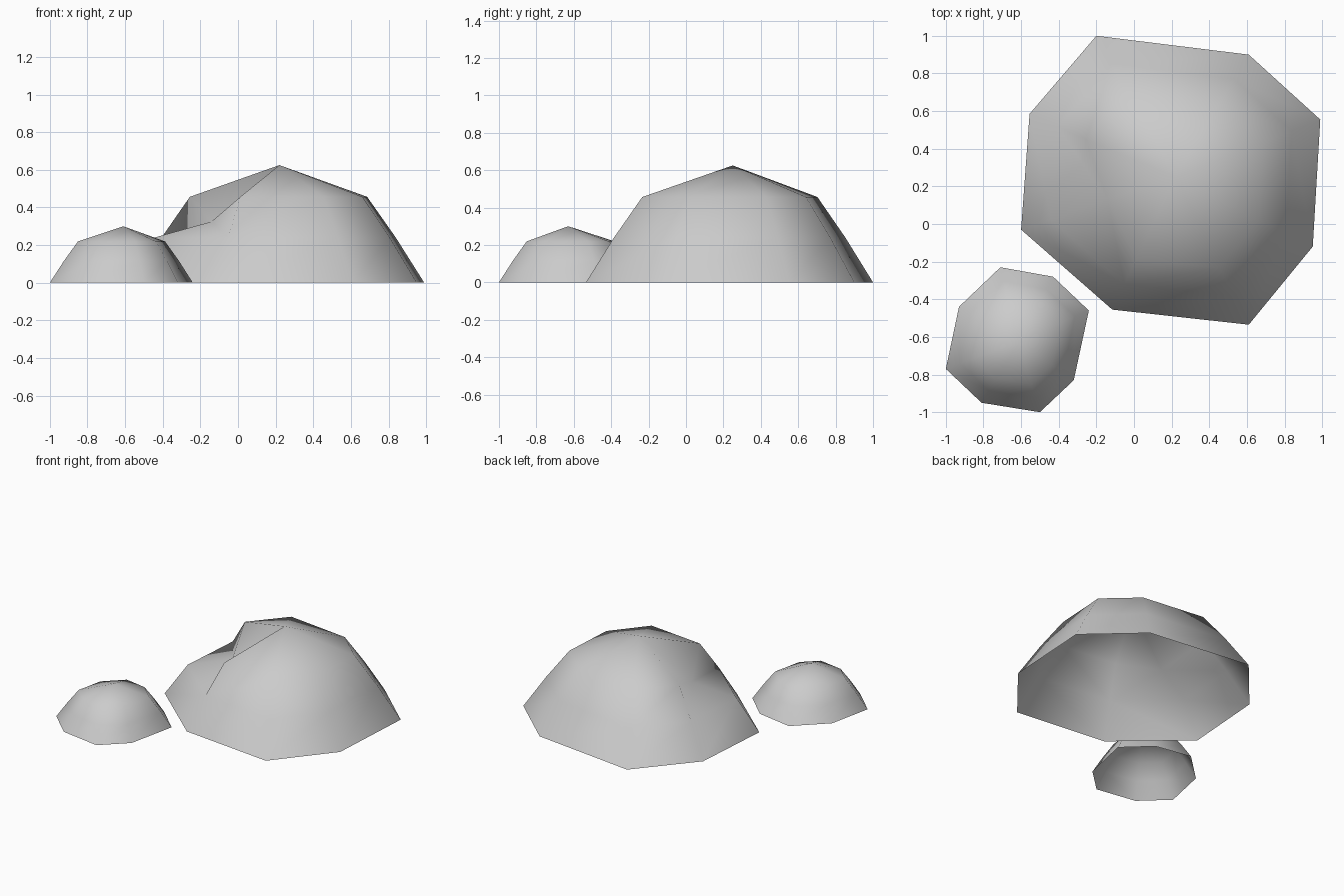
import bpy
import bmesh

cube = bpy.data.objects.get("Cube")
if cube:
    bpy.data.objects.remove(cube, do_unlink=True)

stone = bpy.data.materials.new("stone_grey")
stone.use_nodes = True
GREY = (0.6, 0.6, 0.6, 1)
stone.diffuse_color = GREY
stone.node_tree.nodes["Principled BSDF"].inputs["Base Color"].default_value = GREY

# Scale of the ground outline and share of the full height, ground to shoulder
LEVELS = [(1, 0), (0.805, 0.385), (0.61, 0.73)]


def rock(name, outline, apex, dents={}):
    """Open domed shell: stacked rings under one peak, some shoulder points pushed in."""
    bm = bmesh.new()
    n = len(outline)
    cx = sum(p[0] for p in outline) / n
    cy = sum(p[1] for p in outline) / n
    rings = [[bm.verts.new((cx + (x - cx) * s, cy + (y - cy) * s, apex[2] * h))
              for x, y in outline] for s, h in LEVELS]
    for i, pit in dents.items():
        rings[-1][i].co = pit
    peak = bm.verts.new(apex)

    for i in range(n):
        j = (i + 1) % n
        for low, high in zip(rings, rings[1:]):
            a, b, c, d = low[i], low[j], high[j], high[i]
            # Walls beside a pit fold along the diagonal that meets it
            if high is rings[-1] and i in dents:
                bm.faces.new((a, b, d))
                bm.faces.new((b, c, d))
            elif high is rings[-1] and j in dents:
                bm.faces.new((a, b, c))
                bm.faces.new((a, c, d))
            else:
                bm.faces.new((a, b, c, d))
        bm.faces.new((rings[-1][i], rings[-1][j], peak))

    for f in bm.faces:
        f.smooth = True
    mesh = bpy.data.meshes.new(name)
    bm.to_mesh(mesh)
    bm.free()
    mesh.materials.append(stone)
    bpy.context.collection.objects.link(bpy.data.objects.new(name, mesh))


# Large boulder with a hollow in its right shoulder
rock("large_boulder",
     [(0.61, 0.9), (-0.2, 1.0), (-0.555, 0.585), (-0.6, -0.03),
      (-0.115, -0.455), (0.61, -0.535), (0.95, -0.12), (0.99, 0.555)],
     (0.22, 0.25, 0.625), {3: (-0.14, 0.13, 0.325)})

# Small boulder beside it
rock("small_boulder",
     [(-0.43, -0.28), (-0.71, -0.23), (-0.93, -0.44), (-1.0, -0.77),
      (-0.81, -0.95), (-0.5, -1.0), (-0.32, -0.83), (-0.24, -0.46)],
     (-0.61, -0.63, 0.3))
